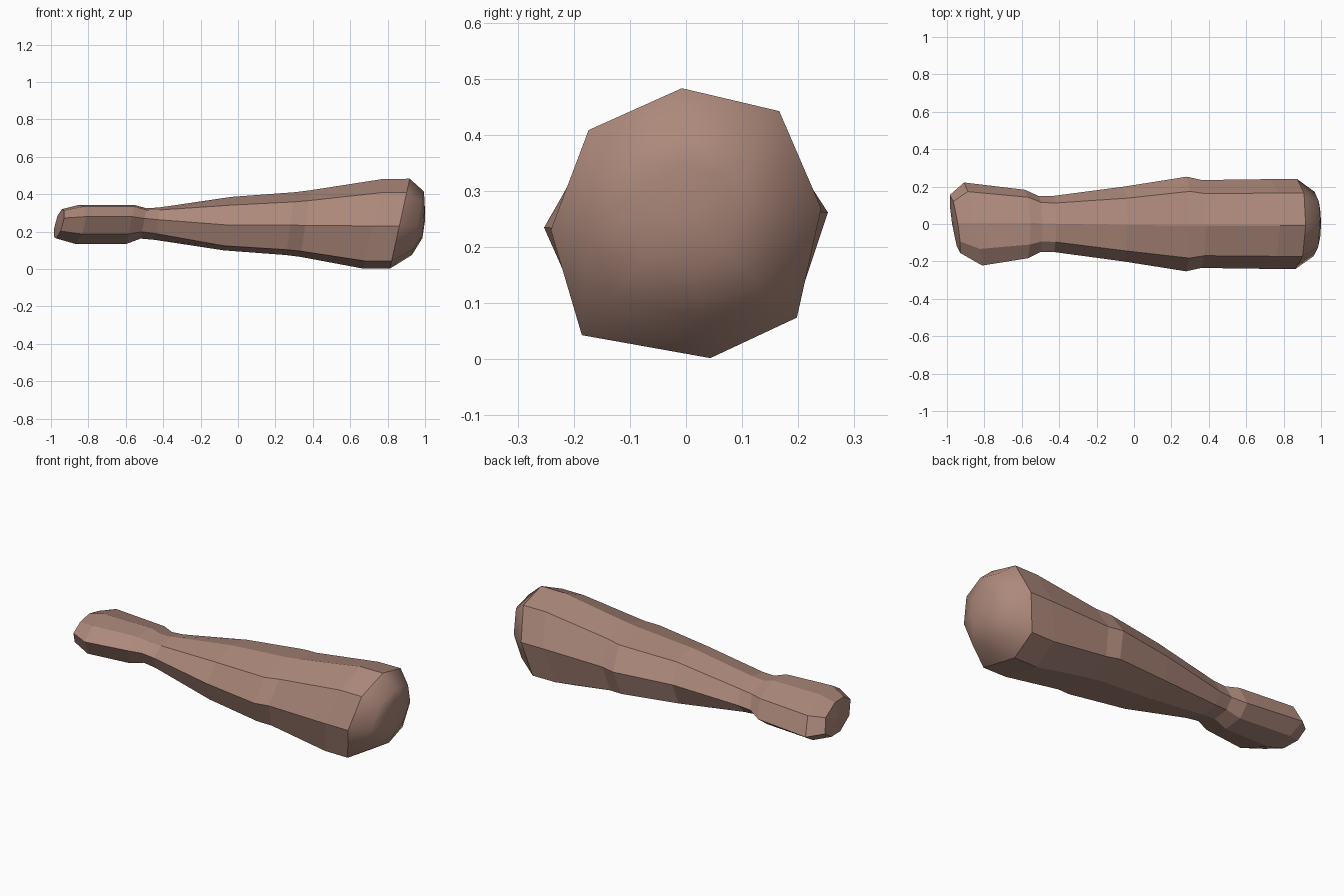
import bpy, bmesh

cube = bpy.data.objects.get("Cube")
if cube:
    bpy.data.objects.remove(cube, do_unlink=True)

wood = bpy.data.materials.new("dusty brown wood")
wood.use_nodes = True
COLOUR = (0.42, 0.25, 0.20, 1.0)
wood.diffuse_color = COLOUR
wood.node_tree.nodes["Principled BSDF"].inputs["Base Color"].default_value = COLOUR

# Unit eight-sided sections (y, z): top, then round the back, bottom and front
GRIP = [(0.03, 1.0), (0.78, 0.55), (1.0, -0.4), (0.62, -0.9),
        (0.0, -1.0), (-0.75, -0.5), (-1.0, 0.4), (-0.60, 0.92)]
BUTT = [(-0.03, 1.0), (0.69, 0.83), (1.0, 0.11), (0.82, -0.70),
        (0.18, -1.0), (-0.77, -0.83), (-1.0, -0.05), (-0.72, 0.69)]

# Rings: x, lean along y, lean along z, y radius, z radius, centre z, blend to butt
RINGS = [
    (-0.957, -0.14, 0.20, 0.155, 0.078, 0.242, 0.0),
    (-0.86, -0.20, 0.10, 0.222, 0.104, 0.239, 0.0),
    (-0.575, 0.0, 0.20, 0.183, 0.104, 0.239, 0.0),
    (-0.505, 0.0, 0.20, 0.150, 0.081, 0.244, 0.15),
    (-0.43, 0.0, 0.15, 0.150, 0.087, 0.243, 0.35),
    (-0.055, 0.0, 0.14, 0.200, 0.143, 0.243, 1.0),
    (0.28, 0.0, 0.14, 0.253, 0.168, 0.243, 1.0),
    (0.36, 0.0, 0.14, 0.235, 0.178, 0.243, 1.0),
    (0.725, 0.0, 0.23, 0.240, 0.240, 0.2425, 1.0),
    (0.865, 0.0, 0.22, 0.241, 0.2405, 0.2425, 1.0),
    (0.962, 0.0, 0.19, 0.172, 0.170, 0.245, 1.0),
    (0.992, 0.0, 0.07, 0.090, 0.090, 0.255, 1.0),
]
DOME_START = 9

bm = bmesh.new()
loops = []
for x, lean_y, lean_z, ry, rz, zc, t in RINGS:
    loop = []
    for g, b in zip(GRIP, BUTT):
        y = ry * (g[0] + (b[0] - g[0]) * t)
        dz = rz * (g[1] + (b[1] - g[1]) * t)
        loop.append(bm.verts.new((min(x + lean_y * y + lean_z * dz, 1.0), y, zc + dz)))
    loops.append(loop)

# Skin the handle and shaft with flat faces, and the butt dome with smooth ones
for i in range(len(loops) - 1):
    for k in range(8):
        n = (k + 1) % 8
        face = bm.faces.new((loops[i][k], loops[i][n], loops[i + 1][n], loops[i + 1][k]))
        face.smooth = i >= DOME_START

# Close both ends with a fan
for loop, tip, smooth in ((loops[0], (-0.965, 0.01, 0.24), False),
                          (loops[-1], (1.0, 0.0, 0.26), True)):
    centre = bm.verts.new(tip)
    for k in range(8):
        bm.faces.new((loop[k], loop[(k + 1) % 8], centre)).smooth = smooth

# Crisp rim around the dome
for k in range(8):
    bm.edges.get((loops[DOME_START][k], loops[DOME_START][(k + 1) % 8])).smooth = False

bmesh.ops.recalc_face_normals(bm, faces=bm.faces[:])
mesh = bpy.data.meshes.new("club")
bm.to_mesh(mesh)
bm.free()
mesh.materials.append(wood)
club = bpy.data.objects.new("wooden_club", mesh)
bpy.context.collection.objects.link(club)
